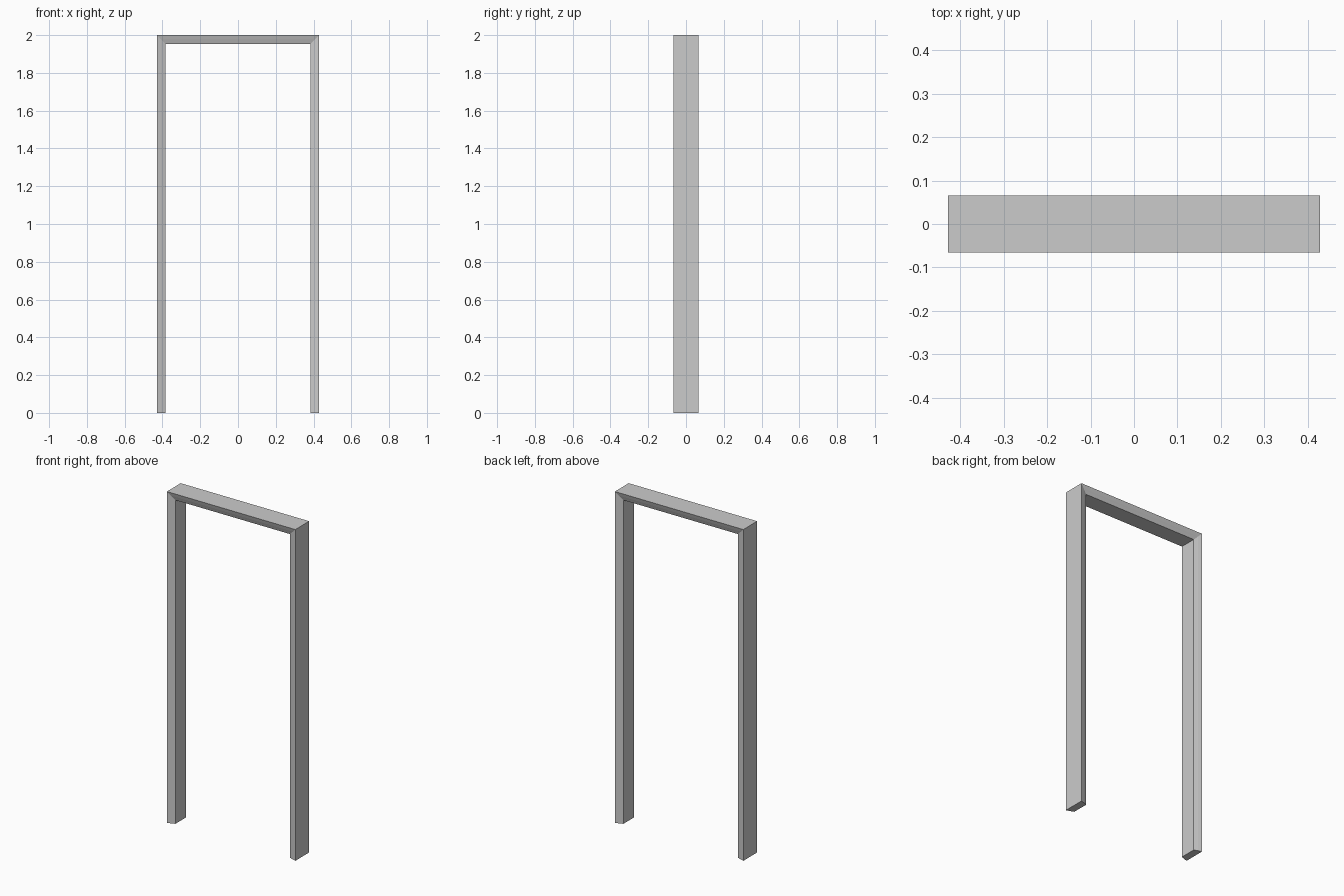
import bpy, bmesh

if "Cube" in bpy.data.objects:
    bpy.data.objects.remove(bpy.data.objects["Cube"])

# Casing cross-section: (inset from the outer edge, depth y), symmetric front to back
front = [(0.0, -0.066), (0.022, -0.059), (0.027, -0.057), (0.046, -0.050)]
profile = front + [(i, -y) for i, y in reversed(front)]
HALF_WIDTH, HEIGHT = 0.429, 2.0

# Sweep the section up one jamb, across the mitred head and down the other jamb
bm = bmesh.new()
rings = []
for side, top in ((-1, False), (-1, True), (1, True), (1, False)):
    rings.append([bm.verts.new((side * (HALF_WIDTH - i), y, HEIGHT - i if top else 0.0))
                  for i, y in profile])
n = len(profile)
for a, b in zip(rings, rings[1:]):
    for k in range(n):
        j = (k + 1) % n
        bm.faces.new((a[k], a[j], b[j], b[k]))

# Feet of the jambs
bm.faces.new(rings[0])
bm.faces.new(rings[-1])
bmesh.ops.recalc_face_normals(bm, faces=bm.faces)

mesh = bpy.data.meshes.new("door_frame")
bm.to_mesh(mesh)
bm.free()
bpy.context.collection.objects.link(bpy.data.objects.new("door_frame", mesh))
